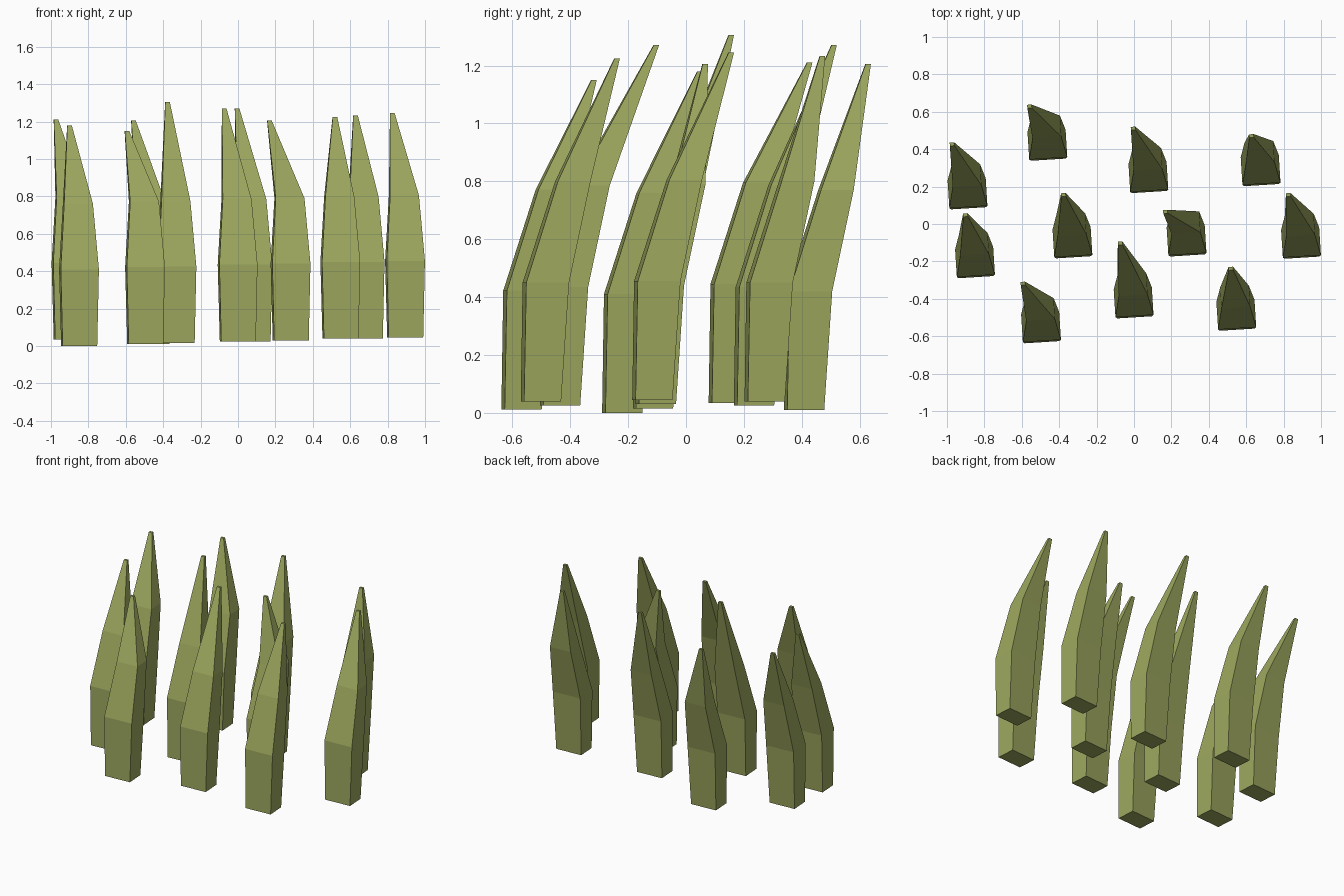
import bpy, bmesh
from mathutils import Matrix, Vector
from math import radians

if "Cube" in bpy.data.objects:
    bpy.data.objects.remove(bpy.data.objects["Cube"])

green = bpy.data.materials.new("grass_green")
green.diffuse_color = (0.33, 0.38, 0.11, 1)
green.use_nodes = True
green.node_tree.nodes["Principled BSDF"].inputs["Base Color"].default_value = green.diffuse_color
TURN = Matrix.Rotation(radians(3.6), 3, 'Z')

# Shared lower body: height, half width, front y, back y
BODY = [(0.0, 0.0925, 0.0, 0.128), (0.41, 0.102, 0.007, 0.155), (0.76, 0.077, 0.118, 0.231)]

# Each blade: middle x, front y, ground offset, then tip centre x, y, z
BLADES = [
    (-0.890, 0.078, 0.035, -0.973, 0.427, 1.21),
    (-0.850, -0.290, 0.000, -0.901, 0.048, 1.18),
    (-0.463, 0.338, 0.010, -0.559, 0.629, 1.205),
    (-0.497, -0.638, 0.012, -0.594, -0.318, 1.15),
    (-0.329, -0.184, 0.015, -0.377, 0.156, 1.305),
    (-0.002, -0.505, 0.025, -0.074, -0.103, 1.27),
    (0.077, 0.165, 0.025, -0.005, 0.511, 1.27),
    (0.281, -0.174, 0.030, 0.168, 0.066, 1.205),
    (0.547, -0.571, 0.040, 0.518, -0.238, 1.225),
    (0.677, 0.202, 0.040, 0.628, 0.471, 1.233),
    (0.893, -0.186, 0.045, 0.825, 0.156, 1.245),
]


def section(bm, origin, half, front, back, z):
    """Four-cornered ring, turned slightly about the vertical."""
    corners = [(-half, front), (half, front), (half, back), (-half, back)]
    return [bm.verts.new(origin + TURN @ Vector((x, y, z))) for x, y in corners]


def blade(index, x, y, ground, tx, ty, tz):
    bm = bmesh.new()
    root = Vector((x + 0.005, y + 0.006, ground))
    rings = [section(bm, root, h, f, b, z) for z, h, f, b in BODY]
    # small flat tip
    rings.append(section(bm, Vector((tx, ty, tz)), 0.012, -0.009, 0.009, 0))
    for lo, hi in zip(rings, rings[1:]):
        for i in range(4):
            j = (i + 1) % 4
            bm.faces.new((lo[i], lo[j], hi[j], hi[i]))
    bm.faces.new(rings[0][::-1])
    bm.faces.new(rings[-1])
    mesh = bpy.data.meshes.new("grass_blade")
    bm.to_mesh(mesh)
    bm.free()
    mesh.materials.append(green)
    obj = bpy.data.objects.new(f"grass_blade_{index}", mesh)
    bpy.context.collection.objects.link(obj)


for n, spec in enumerate(BLADES, 1):
    blade(n, *spec)
